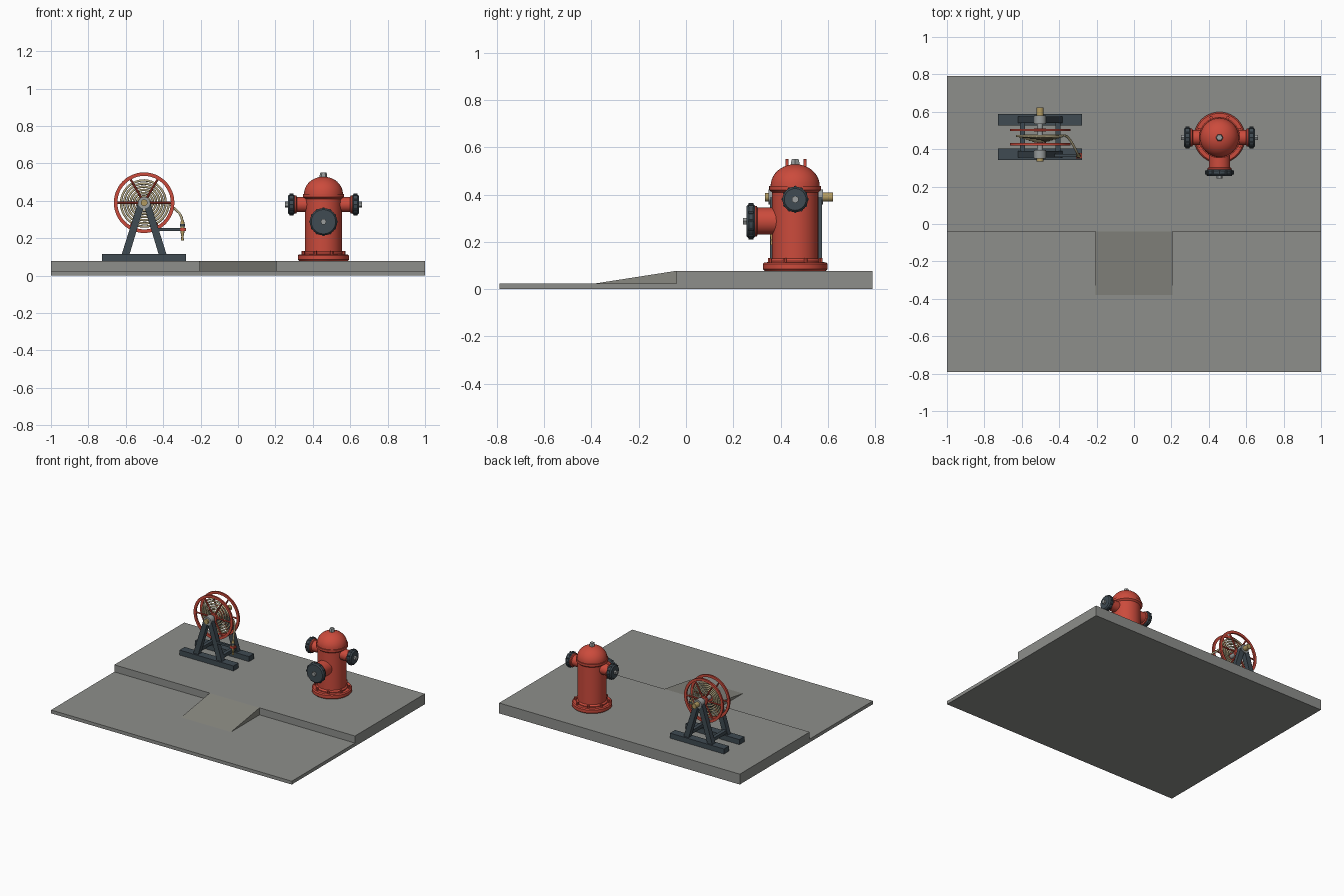
import bpy, bmesh, math
from mathutils import Matrix, Vector

cube = bpy.data.objects.get("Cube")
if cube:
    bpy.data.objects.remove(cube)


def material(name, rgb):
    m = bpy.data.materials.new(name)
    m.use_nodes = True
    m.diffuse_color = (*rgb, 1)
    bsdf = next(n for n in m.node_tree.nodes if n.type == 'BSDF_PRINCIPLED')
    bsdf.inputs["Base Color"].default_value = (*rgb, 1)
    return m


concrete = material("concrete grey", (0.27, 0.275, 0.26))
ramp_grey = material("ramp grey", (0.25, 0.25, 0.22))
red = material("hydrant red", (0.60, 0.07, 0.045))
dark = material("dark slate", (0.05, 0.07, 0.085))
steel = material("steel grey", (0.32, 0.34, 0.34))
canvas = material("hose canvas", (0.48, 0.41, 0.24))
brass = material("brass", (0.45, 0.33, 0.12))


def finish(name, bm, mat):
    bmesh.ops.recalc_face_normals(bm, faces=bm.faces)
    for f in bm.faces:
        f.smooth = True
    for e in bm.edges:
        e.smooth = e.calc_face_angle(0) < 0.6
    mesh = bpy.data.meshes.new(name)
    bm.to_mesh(mesh)
    bm.free()
    mesh.materials.append(mat)
    ob = bpy.data.objects.new(name, mesh)
    bpy.context.collection.objects.link(ob)
    return ob


def box(name, mat, low, high):
    bm = bmesh.new()
    low, high = Vector(low), Vector(high)
    bmesh.ops.create_cube(bm, size=1, matrix=Matrix.Translation((low + high) / 2)
                          @ Matrix.Diagonal((*(high - low), 1)))
    return finish(name, bm, mat)


def prism(name, mat, profile, x0, x1):
    """Extrude a (y, z) profile along x."""
    bm = bmesh.new()
    face = bm.faces.new([bm.verts.new((x0, y, z)) for y, z in profile])
    new = bmesh.ops.extrude_face_region(bm, geom=[face])["geom"]
    bmesh.ops.translate(bm, vec=(x1 - x0, 0, 0),
                        verts=[v for v in new if isinstance(v, bmesh.types.BMVert)])
    return finish(name, bm, mat)


def lathe(name, mat, profile, origin, axis=(0, 0, 1), sides=32, closed=False):
    """Spin a (radius, height) profile around an axis through the origin."""
    bm = bmesh.new()
    verts = [bm.verts.new((r, 0, h)) for r, h in profile]
    pairs = list(zip(verts, verts[1:])) + ([(verts[-1], verts[0])] if closed else [])
    edges = [bm.edges.new(p) for p in pairs]
    bmesh.ops.spin(bm, geom=verts + edges, cent=(0, 0, 0), axis=(0, 0, 1),
                   angle=math.tau, steps=sides)
    bmesh.ops.remove_doubles(bm, verts=bm.verts, dist=0.0002)
    turn = Vector((0, 0, 1)).rotation_difference(Vector(axis)).to_matrix().to_4x4()
    bm.transform(Matrix.Translation(origin) @ turn)
    return finish(name, bm, mat)


def rod(name, mat, a, b, r, sides=16):
    a, b = Vector(a), Vector(b)
    d = b - a
    return lathe(name, mat, [(0, 0), (r, 0), (r, d.length), (0, d.length)], a, d, sides)


def tube(name, mat, points, radius):
    curve = bpy.data.curves.new(name, 'CURVE')
    curve.dimensions = '3D'
    curve.bevel_depth = radius
    curve.bevel_resolution = 2
    curve.use_fill_caps = True
    spline = curve.splines.new('POLY')
    spline.points.add(len(points) - 1)
    for p, co in zip(spline.points, points):
        p.co = (*co, 1)
    spline.use_smooth = True
    curve.materials.append(mat)
    ob = bpy.data.objects.new(name, curve)
    bpy.context.collection.objects.link(ob)


# Road, pavement and kerb ramp
ROAD, TOP, KERB = 0.025, 0.078, -0.04
box("road", concrete, (-1, -0.79, 0), (1, KERB, ROAD))
box("pavement", concrete, (-1, KERB, 0), (1, 0.79, TOP))
prism("kerb_ramp", ramp_grey, [(-0.38, ROAD), (KERB, ROAD), (KERB, TOP)], -0.207, 0.207)

# Hydrant body
HX, HY = 0.457, 0.462
lathe("hydrant_base", red, [(0, 0), (0.13, 0), (0.137, 0.007), (0.137, 0.029),
                            (0.13, 0.036), (0, 0.036)], (HX, HY, TOP), sides=40)
lathe("hydrant_barrel", red, [(0.108, 0.11), (0.108, 0.12), (0.098, 0.13), (0.098, 0.41),
                              (0.11, 0.42), (0.11, 0.437)], (HX, HY, 0), sides=40)
dome = [(0.104 * math.cos(t), 0.437 + 0.092 * math.sin(t))
        for t in [i * math.pi / 20 for i in range(11)]]
lathe("hydrant_dome", red, [(0.11, 0.437)] + dome, (HX, HY, 0), sides=40)
lathe("top_nut", steel, [(0, 0.51), (0.02, 0.51), (0.02, 0.538), (0.016, 0.552), (0, 0.552)],
      (HX, HY, 0), sides=6)
for i in range(8):
    a = (i + 0.5) * math.pi / 4
    x, y = HX + 0.117 * math.cos(a), HY + 0.117 * math.sin(a)
    rod("base_bolt", red, (x, y, 0.11), (x, y, 0.132), 0.009, 6)


# Hydrant outlets: pipe, collar, ribbed cap and nut
def outlet(side, axis, z, pipe, cap, end, thick):
    o = Vector((HX, HY, z))
    start = end - thick
    lathe(side + "_outlet", red, [(pipe, 0.05), (pipe, start - 0.012), (pipe + 0.008, start - 0.008),
                                  (pipe + 0.008, start), (0, start)], o, axis)
    lathe(side + "_cap", dark, [(0, start), (cap - 0.006, start), (cap, start + 0.007),
                                (cap, end - 0.009), (cap - 0.008, end), (0, end)], o, axis)
    rod(side + "_cap_nut", steel, o + Vector(axis) * end, o + Vector(axis) * (end + 0.015), 0.016, 6)
    for i in range(12):
        a = i * math.tau / 12
        across = Vector((-axis[1], axis[0], 0))
        p = o + (across * math.cos(a) + Vector((0, 0, math.sin(a)))) * (cap - 0.003)
        rod(side + "_cap_rib", dark, p + Vector(axis) * (start + 0.006),
            p + Vector(axis) * (end - 0.008), 0.007, 8)


outlet("left", (1, 0, 0), 0.38, 0.04, 0.054, 0.19, 0.036)
outlet("right", (-1, 0, 0), 0.38, 0.04, 0.054, 0.19, 0.036)
outlet("front", (0, -1, 0), 0.288, 0.057, 0.073, 0.205, 0.034)

# Reel stand: two skids with A-frames, joined by cross bars
RX, RY, RZ = -0.502, 0.465, 0.39
for side, name in ((-1, "front"), (1, "back")):
    y = RY + side * 0.092
    box(name + "_skid", dark, (RX - 0.224, y - 0.03, TOP), (RX + 0.224, y + 0.03, 0.116))
    for s in (-1, 1):
        foot, head = RX + s * 0.1, RX + s * 0.014
        bm = bmesh.new()
        ends = [(foot - 0.021, 0.11), (foot + 0.021, 0.11), (head + 0.019, RZ), (head - 0.019, RZ)]
        f = bm.faces.new([bm.verts.new((x, y - 0.018, z)) for x, z in ends])
        new = bmesh.ops.extrude_face_region(bm, geom=[f])["geom"]
        bmesh.ops.translate(bm, vec=(0, 0.036, 0),
                            verts=[v for v in new if isinstance(v, bmesh.types.BMVert)])
        finish(name + "_leg", bm, dark)
    rod(name + "_bearing", steel, (RX, y - 0.023, RZ), (RX, y + 0.023, RZ), 0.032, 24)
for s in (-1, 1):
    x = RX + s * 0.095
    box("cross_bar", dark, (x - 0.013, RY - 0.09, 0.125), (x + 0.013, RY + 0.09, 0.15))
rod("axle", steel, (RX, 0.345, RZ), (RX, 0.59, RZ), 0.016)
rod("axle_end", brass, (RX, 0.335, RZ), (RX, 0.35, RZ), 0.018)
rod("water_inlet", brass, (RX, 0.57, RZ), (RX, 0.622, RZ), 0.019)

# Reel wheels
for side, name in ((-1, "front"), (1, "back")):
    y = RY + side * 0.038
    c = Vector((RX, y, RZ))
    lathe(name + "_rim", red, [(0.143, -0.006), (0.162, -0.006), (0.162, 0.006), (0.143, 0.006)],
          c, (0, 1, 0), 48, True)
    rod(name + "_hub", red, c - Vector((0, 0.008, 0)), c + Vector((0, 0.008, 0)), 0.032, 24)
    for i in range(6):
        a = i * math.pi / 3
        d = Vector((math.cos(a), 0, math.sin(a)))
        rod(name + "_spoke", red, c + d * 0.025, c + d * 0.15, 0.006, 8)

# Coiled hose and its loose end
turns, steps = 6, 36
coil = []
for i in range(turns * steps + 1):
    t = i / (turns * steps)
    a, r = i * math.tau / steps, 0.03 + 0.102 * t
    coil.append((RX + r * math.cos(a), RY - 0.022 + 0.03 * t, RZ + r * math.sin(a)))
tube("hose_coil", canvas, coil, 0.0065)
tube("hose_tail", canvas, [coil[-1], (-0.355, 0.465, 0.372), (-0.335, 0.44, 0.355),
                           (-0.313, 0.4, 0.333), (-0.301, 0.375, 0.31), (-0.297, 0.365, 0.285)], 0.0065)

# Nozzle on its holder
NX, NY = -0.297, 0.365
box("nozzle_arm", dark, (RX + 0.06, NY - 0.008, 0.238), (NX - 0.008, NY + 0.008, 0.254))
lathe("nozzle", brass, [(0, 0.188), (0.008, 0.188), (0.006, 0.21), (0.011, 0.235),
                        (0.011, 0.28), (0.008, 0.295), (0, 0.295)], (NX, NY, 0), sides=16)
rod("nozzle_collar", dark, (NX, NY, 0.262), (NX, NY, 0.276), 0.013)
box("nozzle_handle", red, (NX - 0.014, NY - 0.014, 0.238), (NX + 0.018, NY + 0.014, 0.254))
